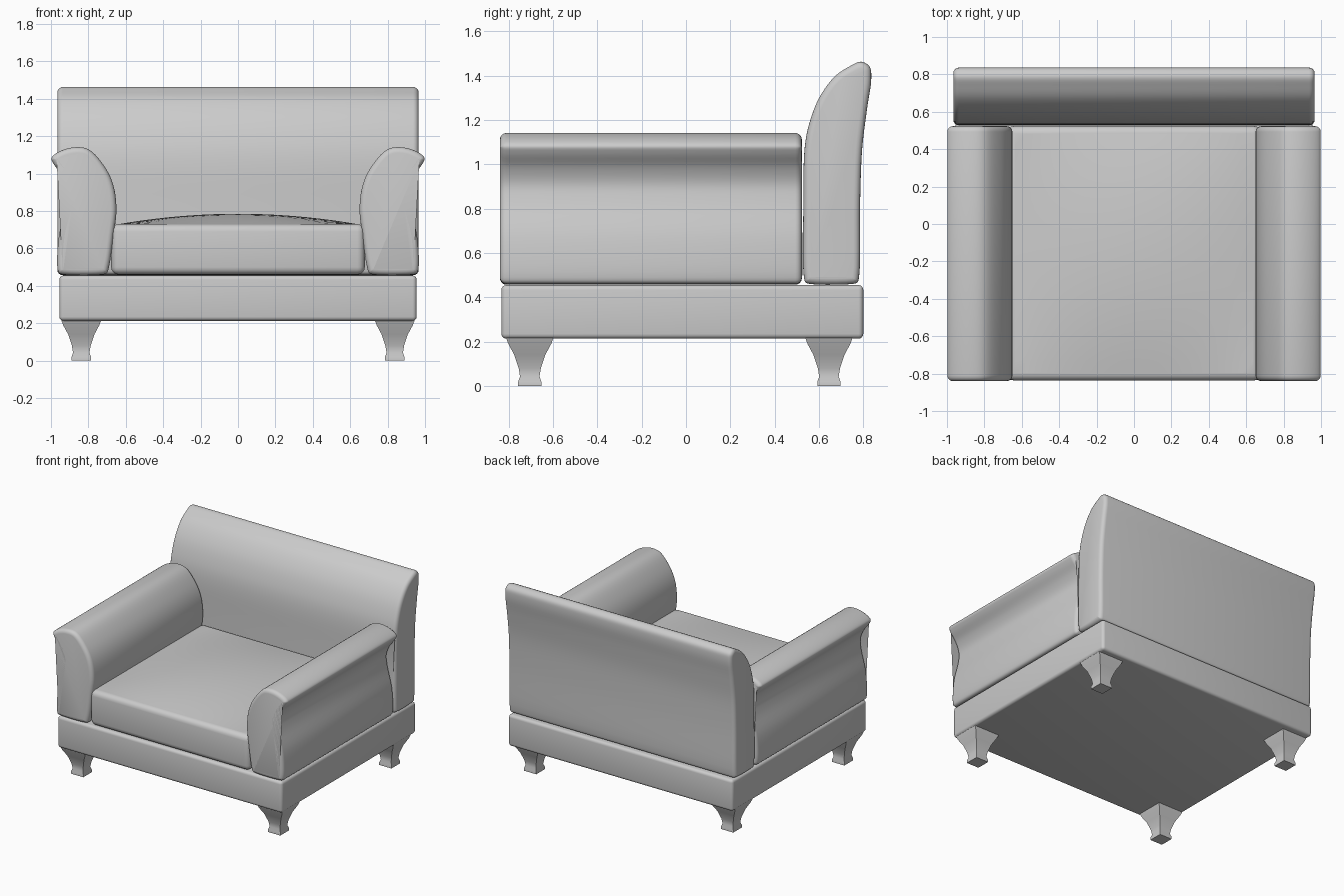
import bpy, bmesh, math
from mathutils import Vector

if "Cube" in bpy.data.objects:
    bpy.data.objects.remove(bpy.data.objects["Cube"])


def finish(bm, name, mirror=False):
    bmesh.ops.recalc_face_normals(bm, faces=bm.faces)
    me = bpy.data.meshes.new(name)
    bm.to_mesh(me)
    bm.free()
    ob = bpy.data.objects.new(name, me)
    bpy.context.collection.objects.link(ob)
    if mirror:
        ob.modifiers.new("mirror", 'MIRROR').use_axis = (True, False, False)
    bpy.ops.object.select_all(action='DESELECT')
    ob.select_set(True)
    bpy.context.view_layer.objects.active = ob
    bpy.ops.object.shade_smooth_by_angle(angle=math.radians(35))
    return ob


def smooth_loop(points, steps=5):
    """Closed centripetal spline through the profile points."""
    p = [Vector(q) for q in points]
    n, out = len(p), []
    for i in range(n):
        q = [p[(i + k - 1) % n] for k in range(4)]
        t = [0.0]
        for k in range(3):
            t.append(t[-1] + (q[k + 1] - q[k]).length ** 0.5)

        def mix(a, b, ta, tb, s):
            return a.lerp(b, (s - ta) / (tb - ta))
        for k in range(steps):
            s = t[1] + (t[2] - t[1]) * k / steps
            a = [mix(q[j], q[j + 1], t[j], t[j + 1], s) for j in range(3)]
            b = [mix(a[j], a[j + 1], t[j], t[j + 2], s) for j in range(2)]
            out.append(mix(b[0], b[1], t[1], t[2], s))
    return out


def padded_prism(name, points, lo, hi, place, r=0.03, mirror=False):
    """Extrude a smooth profile between lo and hi with rounded end edges."""
    loop = smooth_loop(points)
    n = len(loop)
    area = sum(loop[i - 1].cross(loop[i]) for i in range(n))
    sign = 1 if area > 0 else -1
    inward = []
    for i in range(n):
        d = (loop[(i + 1) % n] - loop[i - 1]).normalized()
        inward.append(Vector((-d.y, d.x)) * sign)
    angles = [math.pi / 2 * k / 4 for k in range(5)]
    stations = [(lo + r * (1 - math.sin(a)), r * (1 - math.cos(a))) for a in reversed(angles)]
    stations += [(hi - r * (1 - math.sin(a)), r * (1 - math.cos(a))) for a in angles]
    # reorder: cap inset shrinks towards each end
    stations = [(lo + r * (1 - math.cos(a)), r * (1 - math.sin(a))) for a in angles]
    stations += [(hi - r * (1 - math.cos(a)), r * (1 - math.sin(a))) for a in reversed(angles)]
    bm = bmesh.new()
    rings = [[bm.verts.new(place(p + w * inset, d)) for p, w in zip(loop, inward)]
             for d, inset in stations]
    for a, b in zip(rings, rings[1:]):
        for i in range(n):
            bm.faces.new((a[i - 1], a[i], b[i], b[i - 1]))
    bm.faces.new(rings[0])
    bm.faces.new(rings[-1])
    return finish(bm, name, mirror)


def padded_box(name, lo, hi, r, dome=0.0):
    lo, hi = Vector(lo), Vector(hi)
    mid, half = (lo + hi) / 2, (hi - lo) / 2
    bm = bmesh.new()
    bmesh.ops.create_cube(bm, size=2)
    bmesh.ops.scale(bm, vec=half, verts=bm.verts)
    bmesh.ops.bevel(bm, geom=bm.edges[:], offset=r, segments=4, profile=0.5, affect='EDGES')
    if dome:
        # grid on the crown, raised in the middle
        top = max(bm.faces, key=lambda f: f.calc_center_median().z)
        z_top = half.z
        bmesh.ops.delete(bm, geom=[top], context='FACES_ONLY')
        n = 20
        ex, ey = half.x - r, half.y - r
        v = [[bm.verts.new((ex * (2 * i / n - 1), ey * (2 * j / n - 1),
              z_top + dome * (1 - (2 * i / n - 1) ** 2) * (1 - (2 * j / n - 1) ** 2)))
              for j in range(n + 1)] for i in range(n + 1)]
        for i in range(n):
            for j in range(n):
                bm.faces.new((v[i][j], v[i + 1][j], v[i + 1][j + 1], v[i][j + 1]))
        bmesh.ops.remove_doubles(bm, verts=bm.verts, dist=1e-4)
    bmesh.ops.translate(bm, vec=mid, verts=bm.verts)
    return finish(bm, name)


def leg(name, cx, cy):
    # square tapered leg with a small flared foot
    bm = bmesh.new()
    rings = []
    for z, h in [(0, .052), (.02, .052), (.042, .044), (.08, .05),
                 (.14, .07), (.19, .097), (.218, .107)]:
        rings.append([bm.verts.new((cx + sx * h, cy + sy * h, z))
                      for sx, sy in ((-1, -1), (1, -1), (1, 1), (-1, 1))])
    for a, b in zip(rings, rings[1:]):
        for i in range(4):
            bm.faces.new((a[i - 1], a[i], b[i], b[i - 1]))
    bm.faces.new(rings[0])
    bm.faces.new(rings[-1])
    finish(bm, name, True)


# base and seat cushion
padded_box("base", (-.955, -.833, .213), (.955, .80, .455), .022)
padded_box("seat_cushion", (-.678, -.837, .46), (.678, .525, .73), .04, .055)

# rolled arms (profile in x, z)
arm = [(.73, .46), (.93, .46), (.955, .467), (.965, .49), (.957, .67), (.918, .83), (.91, .91),
       (.937, .985), (.985, 1.05), (.998, 1.082), (.965, 1.113), (.88, 1.14), (.80, 1.13),
       (.715, 1.04), (.667, .94), (.65, .81), (.665, .67), (.69, .50), (.702, .468)]
padded_prism("arm", arm, -.84, .523, lambda p, d: (p.x, d, p.y), mirror=True)

# backrest (profile in y, z)
back = [(.56, .46), (.75, .46), (.773, .467), (.781, .49), (.786, .84), (.795, 1.07), (.817, 1.25),
        (.836, 1.385), (.829, 1.44), (.79, 1.463), (.735, 1.44), (.67, 1.395), (.60, 1.298),
        (.555, 1.18), (.535, 1.07), (.53, .84), (.532, .49), (.54, .467)]
padded_prism("backrest", back, -.966, .966, lambda p, d: (d, p.x, p.y))

# legs
leg("front_leg", .838, -.705)
leg("back_leg", .838, .645)
